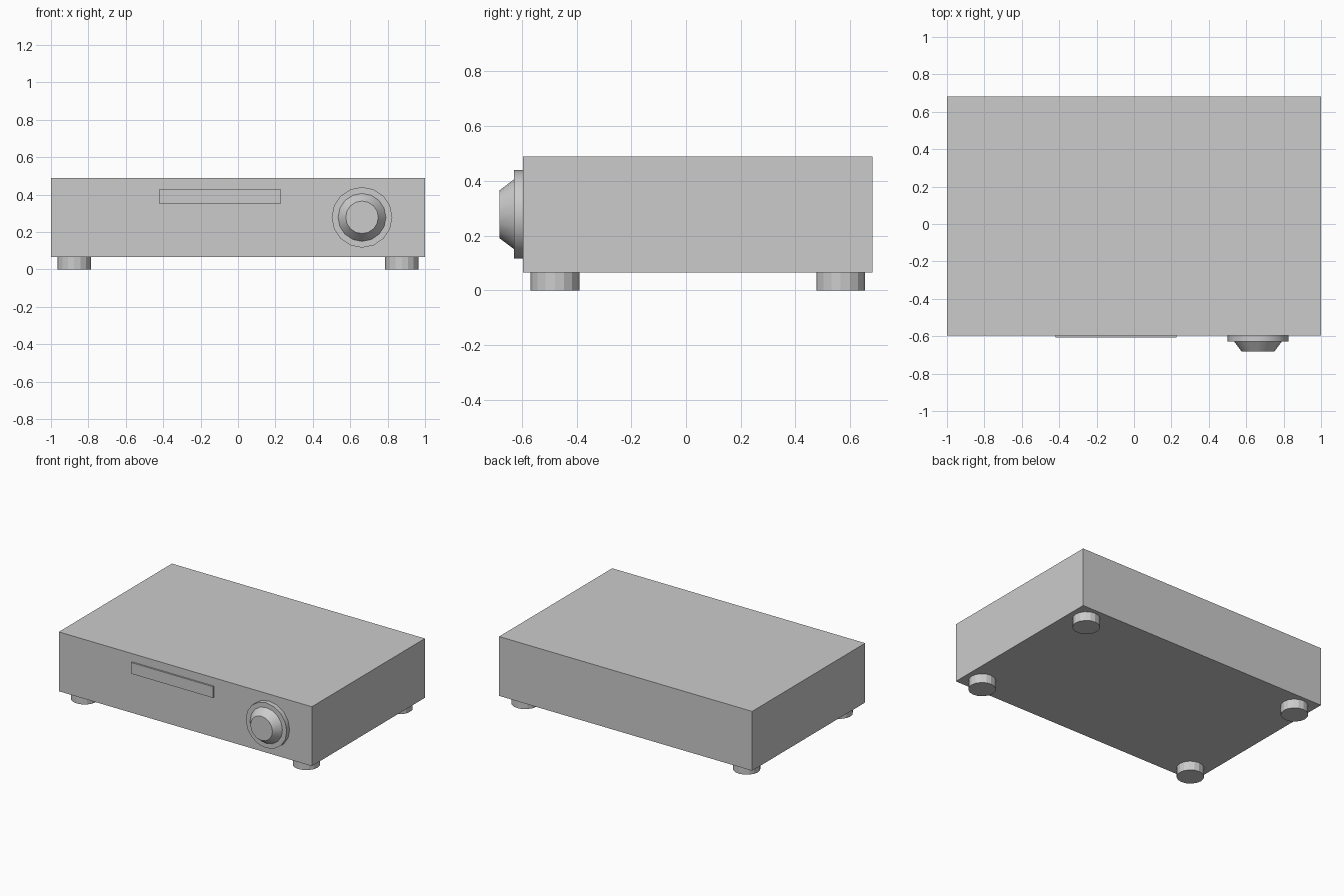
import bpy
from math import radians

if "Cube" in bpy.data.objects:
    bpy.data.objects.remove(bpy.data.objects["Cube"])


def box(name, lo, hi):
    bpy.ops.mesh.primitive_cube_add(size=1, location=[(a + b) / 2 for a, b in zip(lo, hi)])
    ob = bpy.context.object
    ob.name = name
    ob.scale = [b - a for a, b in zip(lo, hi)]
    bpy.ops.object.transform_apply(location=False, rotation=False, scale=True)
    return ob


def frustum(name, sides, r1, r2, depth, loc, rot=(0, 0, 0), smooth=None):
    bpy.ops.mesh.primitive_cone_add(vertices=sides, radius1=r1, radius2=r2,
                                    depth=depth, location=loc, rotation=rot)
    ob = bpy.context.object
    ob.name = name
    if smooth:
        bpy.ops.object.shade_smooth_by_angle(angle=radians(smooth))
    return ob


FRONT = -0.595

# Main casing and display strip
box("casing", (-1, FRONT, 0.065), (1, 0.682, 0.489))
box("display_panel", (-0.42, FRONT - 0.012, 0.35), (0.227, FRONT + 0.01, 0.43))

# Volume knob: flat collar plus tapered dial, facing -y
KX, KZ = 0.663, 0.278
face_front = (radians(90), 0, 0)
frustum("knob_collar", 16, 0.162, 0.162, 0.033, (KX, FRONT - 0.0165, KZ), face_front, 30)
frustum("knob_dial", 16, 0.128, 0.087, 0.054, (KX, FRONT - 0.06, KZ), face_front, 30)

# Four feet
for side, x in (("left", -0.876), ("right", 0.876)):
    for end, y in (("front", -0.479), ("back", 0.565)):
        frustum(f"foot_{end}_{side}", 16, 0.089, 0.089, 0.066, (x, y, 0.033))
